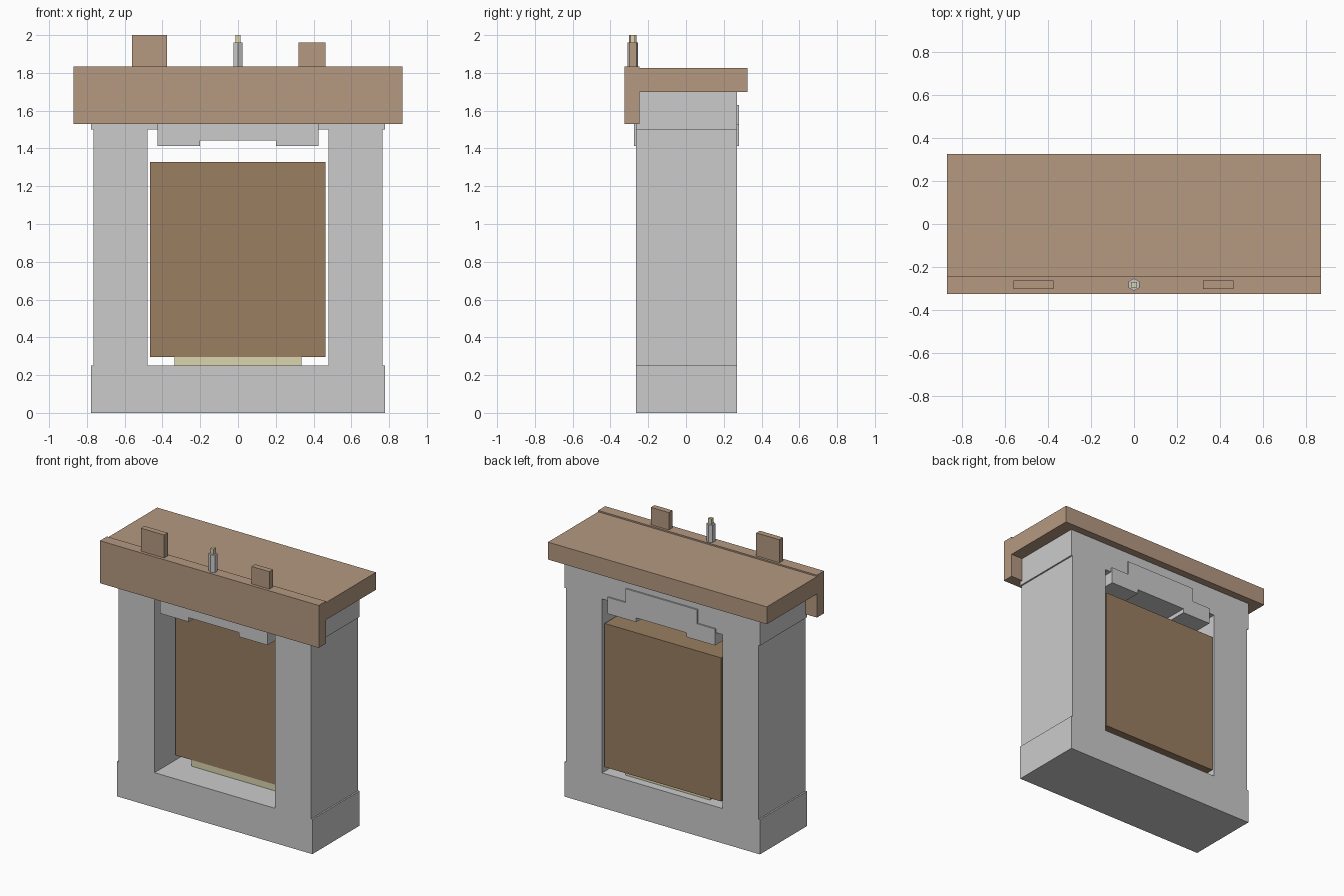
import bpy, bmesh, math
from mathutils import Vector

if "Cube" in bpy.data.objects:
    bpy.data.objects.remove(bpy.data.objects["Cube"])


def material(name, rgb):
    m = bpy.data.materials.new(name)
    m.diffuse_color = (*rgb, 1)
    m.use_nodes = True
    m.node_tree.nodes["Principled BSDF"].inputs["Base Color"].default_value = m.diffuse_color
    return m


WOOD = material("light_wood", (0.46, 0.32, 0.22))
BACK = material("dark_wood", (0.32, 0.21, 0.12))
CREAM = material("cream", (0.70, 0.66, 0.42))

# How a 2D outline point plus a depth maps into space, per extrusion axis
PLACE = {
    'x': lambda a, b, d: (d, a, b),
    'y': lambda a, b, d: (a, d, b),
    'z': lambda a, b, d: (a, b, d),
}


def extrude(name, loops, axis, lo, hi, mat=None):
    """Fill closed outlines (later ones are holes) and extrude them into a solid."""
    bm = bmesh.new()
    for pts in loops:
        vs = [bm.verts.new(PLACE[axis](a, b, lo)) for a, b in pts]
        for i, v in enumerate(vs):
            bm.edges.new((v, vs[i - 1]))
    bmesh.ops.triangle_fill(bm, use_beauty=True, use_dissolve=False, edges=bm.edges[:])
    # Second cap, then a wall along every outline edge
    shift = Vector(PLACE[axis](0, 0, hi - lo))
    rim = [e for e in bm.edges if len(e.link_faces) == 1]
    caps = bm.faces[:]
    far = {v: bm.verts.new(v.co + shift) for v in bm.verts[:]}
    for f in caps:
        bm.faces.new([far[v] for v in f.verts])
    for e in rim:
        a, b = e.verts
        bm.faces.new((a, b, far[b], far[a]))
    bmesh.ops.recalc_face_normals(bm, faces=bm.faces[:])
    me = bpy.data.meshes.new(name)
    bm.to_mesh(me)
    bm.free()
    ob = bpy.data.objects.new(name, me)
    bpy.context.collection.objects.link(ob)
    if mat:
        me.materials.append(mat)
    return ob


def box(name, x, y, z, mat=None):
    outline = [(x[0], z[0]), (x[1], z[0]), (x[1], z[1]), (x[0], z[1])]
    return extrude(name, [outline], 'y', *y, mat)


def mirrored(half):
    """Complete a left-right symmetric outline from its right half."""
    return half + [(-x, z) for x, z in reversed(half)]


# Stone surround with slightly wider base and lintel
outer = mirrored([(0.777, 0), (0.777, 0.25), (0.766, 0.25), (0.766, 1.5), (0.777, 1.5), (0.777, 1.70)])
opening = mirrored([(0.478, 0.25), (0.478, 1.5)])
extrude("stone_surround", [outer, opening], 'y', -0.265, 0.27)

# Stepped keystone running through the lintel
key = mirrored([(0.2, 1.442), (0.2, 1.412), (0.427, 1.412), (0.427, 1.53), (0.285, 1.53), (0.285, 1.63)])
extrude("keystone", [key], 'y', -0.275, 0.28)

# Mantel shelf with a hanging front lip
shelf = [(-0.325, 1.53), (-0.245, 1.53), (-0.245, 1.70), (0.325, 1.70),
         (0.325, 1.825), (-0.245, 1.825), (-0.245, 1.835), (-0.325, 1.835)]
extrude("mantel_shelf", [shelf], 'x', -0.87, 0.87, WOOD)

# Firebox panel and the hearth slab under it
box("firebox_panel", (-0.465, 0.462), (-0.045, 0.265), (0.295, 1.327), BACK)
box("hearth_slab", (-0.337, 0.335), (-0.045, 0.21), (0.25, 0.295), CREAM)

# Ornaments on the lip
box("tall_frame", (-0.56, -0.375), (-0.303, -0.262), (1.835, 2.0), WOOD)
box("short_frame", (0.32, 0.462), (-0.303, -0.262), (1.835, 1.96), WOOD)

# Six-sided candle with a square wick
hexagon = [(0.029 * math.sin(math.radians(60 * i)), -0.282 + 0.029 * math.cos(math.radians(60 * i)))
           for i in range(6)]
extrude("candle", [hexagon], 'z', 1.835, 1.96)
box("candle_wick", (-0.013, 0.013), (-0.295, -0.269), (1.96, 2.0), CREAM)
